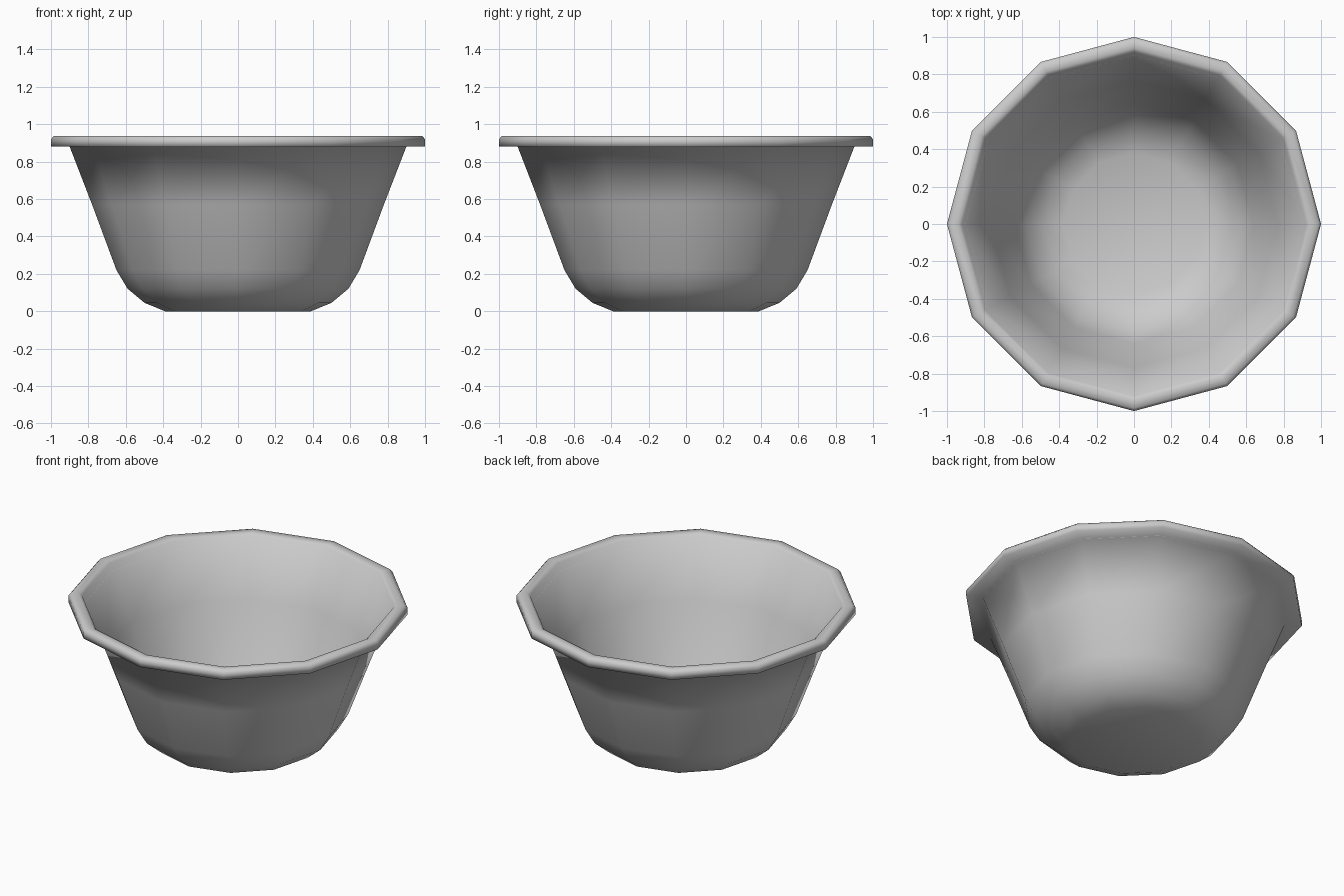
import bpy
import bmesh
from math import cos, sin, pi

cube = bpy.data.objects.get("Cube")
if cube:
    bpy.data.objects.remove(cube, do_unlink=True)

SIDES = 12

grey = bpy.data.materials.new("plain grey")
grey.use_nodes = True
colour = (0.6, 0.6, 0.6, 1)
grey.diffuse_color = colour
grey.node_tree.nodes["Principled BSDF"].inputs["Base Color"].default_value = colour

# Profile of (radius, height): outside from base to lip, over the lip, down the inside
outer = [(0.39, 0), (0.5, 0.045), (0.59, 0.12), (0.65, 0.22), (0.78, 0.57), (0.9, 0.88)]
lip = [(1, 0.88), (1, 0.92), (0.985, 0.937), (0.94, 0.937), (0.92, 0.925)]
inner = [(r - 0.012, z + 0.012) for r, z in reversed(outer[:-1])]


def lathe(name, profile):
    """Spin a profile into a many-sided shell, capped at both ends."""
    bm = bmesh.new()
    rings = [[bm.verts.new((r * cos(2 * pi * i / SIDES), r * sin(2 * pi * i / SIDES), z))
              for i in range(SIDES)] for r, z in profile]
    for low, high in zip(rings, rings[1:]):
        for i in range(SIDES):
            j = (i + 1) % SIDES
            bm.faces.new((low[i], low[j], high[j], high[i]))
    bm.faces.new(rings[0][::-1])
    bm.faces.new(rings[-1])
    for face in bm.faces:
        face.smooth = True
    bmesh.ops.recalc_face_normals(bm, faces=bm.faces)
    mesh = bpy.data.meshes.new(name)
    bm.to_mesh(mesh)
    bm.free()
    mesh.materials.append(grey)
    obj = bpy.data.objects.new(name, mesh)
    bpy.context.collection.objects.link(obj)
    return obj


# Bowl with a rolled lip
lathe("bowl", outer + lip + inner)
